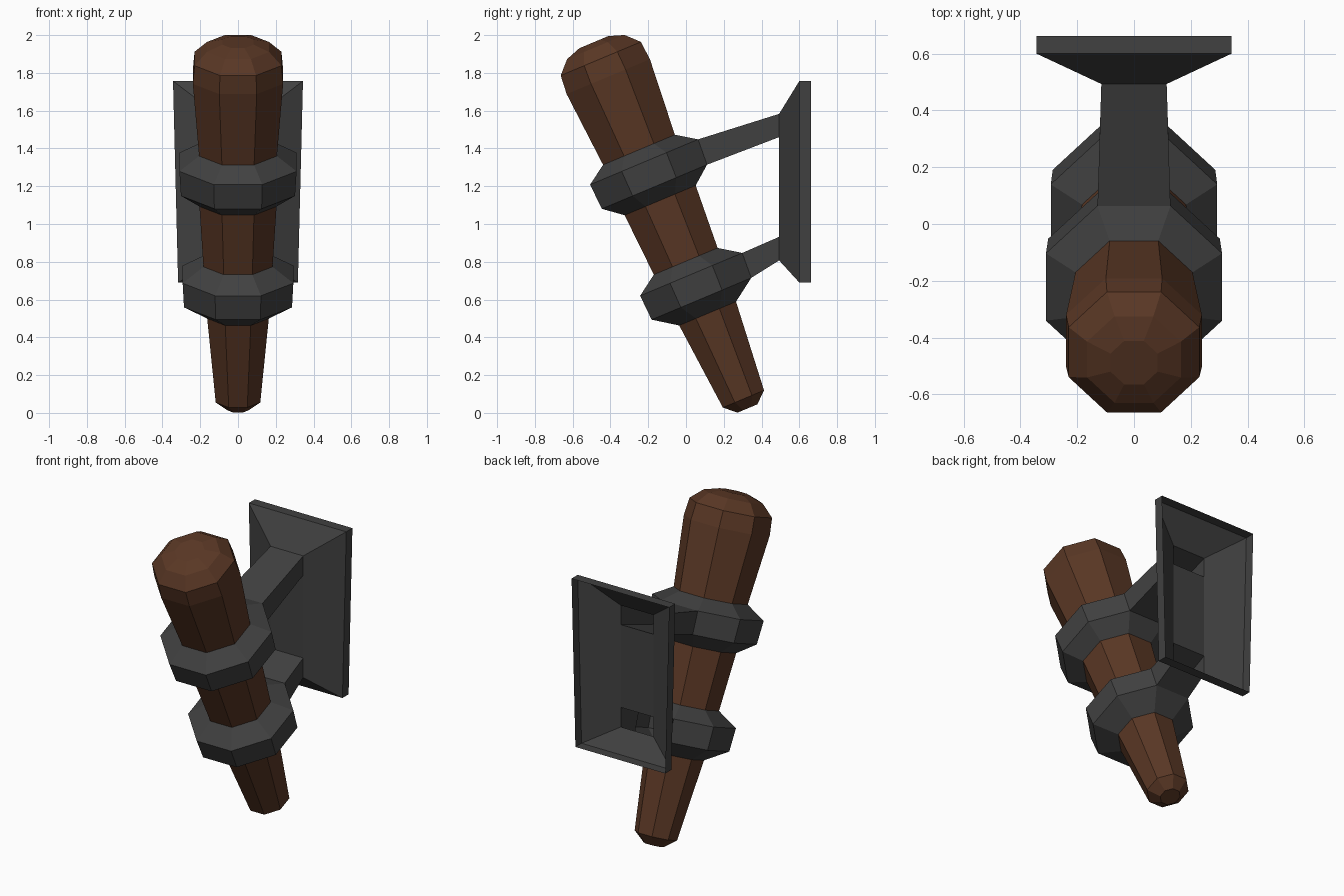
import bpy, bmesh, math
from mathutils import Vector

if "Cube" in bpy.data.objects:
    bpy.data.objects.remove(bpy.data.objects["Cube"])

def material(name, rgb):
    m = bpy.data.materials.new(name)
    m.diffuse_color = (*rgb, 1)
    m.use_nodes = True
    m.node_tree.nodes["Principled BSDF"].inputs["Base Color"].default_value = m.diffuse_color
    return m

wood = material("brown_wood", (0.100, 0.038, 0.018))
iron = material("dark_iron", (0.052, 0.052, 0.052))

TILT = math.radians(22.75)
BASE = Vector((0, 0.304, 0.074))
AXIS = Vector((0, -math.sin(TILT), math.cos(TILT)))
BACK = Vector((0, math.cos(TILT), math.sin(TILT)))
SIDES = 8

def ring(s, r):
    """Octagon around the tilted axis; s = distance along it, r = flat-side radius."""
    big = r / math.cos(math.pi / SIDES)
    pts = []
    for k in range(SIDES):
        a = (k + 0.5) * 2 * math.pi / SIDES
        pts.append(BASE + AXIS * s + Vector((1, 0, 0)) * big * math.cos(a) + BACK * big * math.sin(a))
    return pts

def loft(name, loops, mat, cap_start=False, cap_end=False, skip=(), extra=()):
    """Bridge closed point loops; skip = (band, side) faces left open."""
    bm = bmesh.new()
    rows = [[bm.verts.new(p) for p in loop] for loop in loops]
    n = len(rows[0])
    for b in range(len(rows) - 1):
        for k in range(n):
            if (b, k) not in skip:
                j = (k + 1) % n
                bm.faces.new((rows[b][k], rows[b][j], rows[b + 1][j], rows[b + 1][k]))
    if cap_start:
        bm.faces.new(rows[0][::-1])
    if cap_end:
        bm.faces.new(rows[-1])
    for quad in extra:
        bm.faces.new([bm.verts.new(p) for p in quad])
    bmesh.ops.remove_doubles(bm, verts=bm.verts, dist=1e-4)
    bmesh.ops.recalc_face_normals(bm, faces=bm.faces)
    me = bpy.data.meshes.new(name)
    bm.to_mesh(me)
    bm.free()
    me.materials.append(mat)
    ob = bpy.data.objects.new(name, me)
    bpy.context.collection.objects.link(ob)
    return ob

def rings(*profile):
    return [ring(s, r) for s, r in profile]

# Wooden shaft in three sections, interrupted by the hollow clamps
loft("shaft_bottom", rings((-0.055, 0.057), (0, 0.118), (0.49, 0.163)), wood, cap_start=True)
loft("shaft_middle", rings((0.79, 0.183), (1.14, 0.204)), wood)
loft("shaft_top", rings((1.43, 0.206), (1.85, 0.239), (1.953, 0.23), (2.02, 0.165), (2.048, 0.083)),
     wood, cap_end=True)

# Backplate: flared shell, open at the back
HALF = 0.115
def rect(y, z0, z1, w0, w1):
    return [Vector(p) for p in ((-w0, y, z0), (w0, y, z0), (w1, y, z1), (-w1, y, z1))]

UP, LOW = (1.46, 1.583), (0.807, 0.932)     # bracket openings (z ranges)
FRONT_Y = 0.493
web = rect(FRONT_Y, LOW[1], UP[0], HALF, HALF)
loft("backplate", [rect(0.662, 0.69, 1.757, 0.317, 0.344), rect(0.60, 0.69, 1.757, 0.317, 0.344),
                   rect(FRONT_Y, LOW[0], UP[1], HALF, HALF)], iron, extra=[web])

# Iron clamps with hollow brackets leading to the backplate
for tag, prof, (z0, z1) in (
        ("lower", ((0.49, 0.163), (0.575, 0.286), (0.715, 0.293), (0.79, 0.183)), LOW),
        ("upper", ((1.14, 0.204), (1.218, 0.302), (1.36, 0.31), (1.43, 0.206)), UP)):
    loops = rings(*prof)
    loft(tag + "_clamp", loops, iron, skip={(1, 1)})
    a, b = loops[1], loops[2]
    loft(tag + "_bracket", [[a[2], a[1], b[1], b[2]], rect(FRONT_Y, z0, z1, HALF, HALF)], iron)
